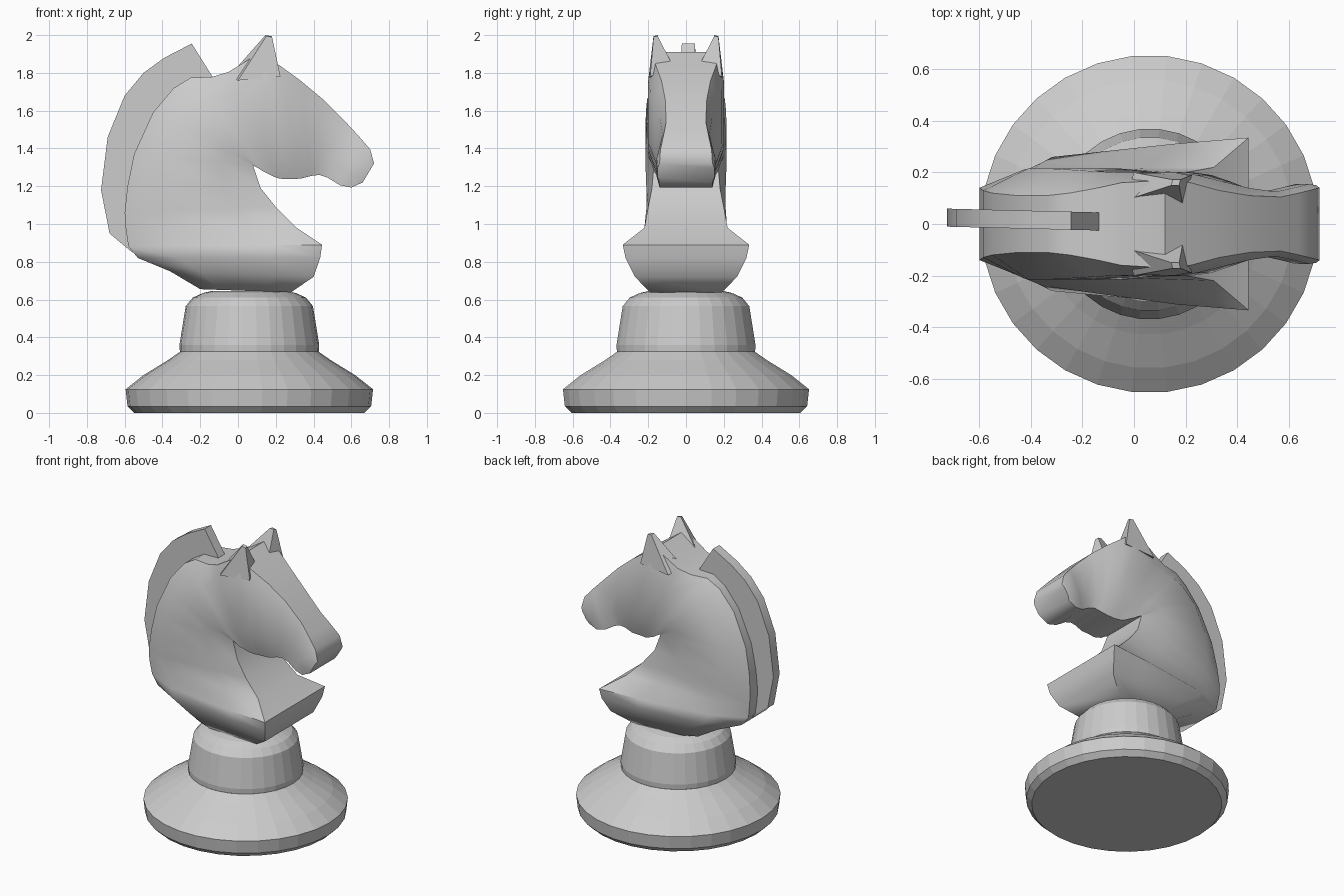
import bpy, bmesh
from math import sin, cos, pi, radians


def make(name, verts, faces, smooth=None):
    me = bpy.data.meshes.new(name)
    me.from_pydata(verts, [], faces)
    bm = bmesh.new()
    bm.from_mesh(me)
    bmesh.ops.recalc_face_normals(bm, faces=bm.faces)
    bm.to_mesh(me)
    bm.free()
    ob = bpy.data.objects.new(name, me)
    bpy.context.collection.objects.link(ob)
    if smooth:
        bpy.ops.object.select_all(action='DESELECT')
        ob.select_set(True)
        bpy.context.view_layer.objects.active = ob
        bpy.ops.object.shade_smooth_by_angle(angle=radians(smooth))
    return ob


def loft(name, rings, smooth=None):
    n = len(rings[0])
    verts = [p for r in rings for p in r]
    faces = [tuple(range(n)), tuple(range((len(rings) - 1) * n, len(rings) * n))]
    for i in range(len(rings) - 1):
        for j in range(n):
            k = (j + 1) % n
            faces.append((i * n + j, i * n + k, (i + 1) * n + k, (i + 1) * n + j))
    return make(name, verts, faces, smooth)


def lathe(name, profile, n=30, cx=0.06):
    loft(name, [[(cx + r * cos(2 * pi * j / n), r * sin(2 * pi * j / n), z)
                 for j in range(n)] for r, z in profile])


# Turned foot and collar
lathe("base_foot", [(.61, 0), (.645, .035), (.655, .125), (.56, .2), (.43, .28), (.365, .325)])
lathe("base_collar", [(.35, .31), (.368, .325), (.37, .36), (.337, .565),
                      (.30, .61), (.245, .635), (.2, .645)])


# Horse: each section is back x,z / front x,z / half widths at back, middle, front
def section(bx, bz, fx, fz, wb, wm, wf):
    wide = wm + .75 * (wf - wm) if wf > wm else wm
    side = [(0, wb), (.22, wm), (.72, wide), (1, wf)]
    pts = [(bx + t * (fx - bx), w, bz + t * (fz - bz)) for t, w in side]
    return pts + [(x, -y, z) for x, y, z in reversed(pts)]


chest = [
    (-.20, .655, .28, .638, .15, .19, .19),
    (-.36, .75, .40, .72, .16, .25, .27),
    (-.53, .82, .435, .82, .14, .26, .32),
    (-.58, .88, .445, .89, .13, .24, .335),
    (-.595, .98, .31, .98, .14, .21, .22),
    (-.60, 1.06, .20, 1.09, .14, .21, .20),
    (-.585, 1.20, .12, 1.19, .13, .21, .18),
    (-.55, 1.37, .08, 1.31, .12, .215, .17),
    (-.45, 1.59, .10, 1.30, .11, .215, .17),
]
head = [
    (-.34, 1.72, .13, 1.28, .11, .21, .17),
    (-.25, 1.775, .16, 1.265, .12, .205, .16),
    (-.14, 1.778, .19, 1.25, .14, .20, .15),
    (-.05, 1.805, .22, 1.24, .16, .20, .14),
    (.12, 1.91, .27, 1.238, .17, .20, .13),
    (.22, 1.84, .33, 1.24, .16, .19, .13),
    (.33, 1.76, .39, 1.255, .13, .165, .12),
    (.45, 1.66, .43, 1.26, .11, .14, .12),
    (.57, 1.54, .475, 1.245, .105, .125, .12),
    (.64, 1.465, .54, 1.205, .12, .14, .13),
    (.70, 1.395, .60, 1.193, .135, .155, .14),
    (.72, 1.32, .66, 1.22, .14, .15, .14),
]
loft("horse_head", [section(*s) for s in chest + head], 50)

# Ears
for s, side in ((1, "left"), (-1, "right")):
    base = [(-.04, .09, 1.79), (.19, .07, 1.84), (.225, .19, 1.78), (.0, .20, 1.76)]
    tip = [(.145, .15, 2.0), (.175, .15, 1.995), (.18, .172, 1.99), (.15, .172, 1.995)]
    loft("ear_" + side, [[(x, s * y, z) for x, y, z in r] for r in (base, tip)], 30)

# Mane slab following the back of the neck
mane = [(-.56, .85), (-.68, .95), (-.725, 1.18), (-.69, 1.46), (-.60, 1.68), (-.50, 1.80),
        (-.39, 1.88), (-.245, 1.955), (-.135, 1.78), (-.2, 1.70), (-.33, 1.62), (-.44, 1.4),
        (-.5, 1.2), (-.5, .95)]
loft("mane", [[(x, o + .01 - .025 * (x + .14), z) for x, z in mane] for o in (-.035, .035)], 30)
